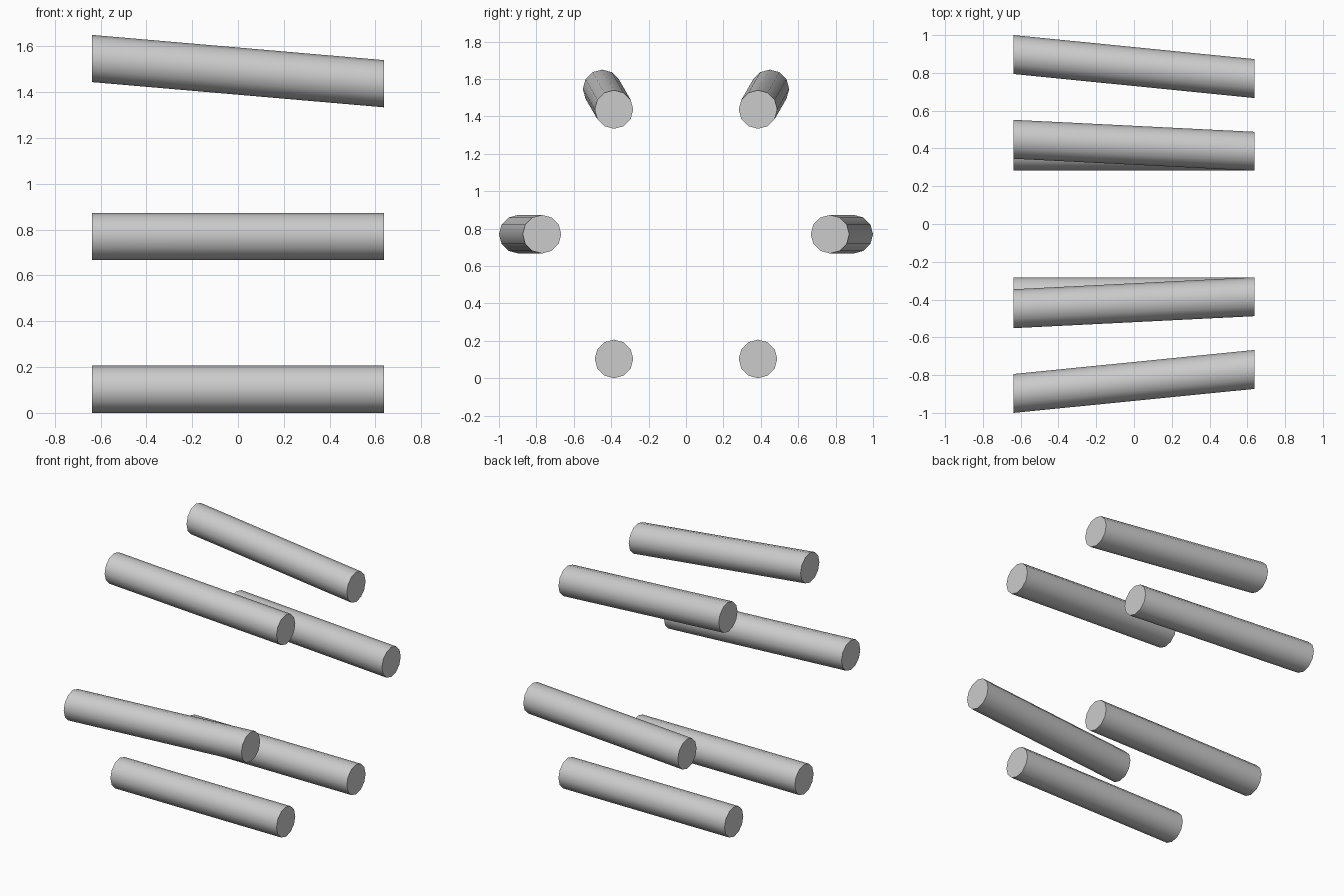
import bpy, bmesh, math

if "Cube" in bpy.data.objects:
    bpy.data.objects.remove(bpy.data.objects["Cube"])

SIDES = 12
R = 0.103          # rod radius
HALF = 0.637       # half length along x
ZC = 0.77          # height of the hexagonal ring's centre
FRONT_RING, BACK_RING = 0.77, 0.897


def rod(name, back, front):
    """Sheared cylinder between two upright round caps, given as (y, z) centres."""
    bm = bmesh.new()
    rings = []
    for x, (cy, cz) in ((-HALF, back), (HALF, front)):
        rings.append([bm.verts.new((x,
                                    cy + R * math.cos(2 * math.pi * i / SIDES),
                                    cz + R * math.sin(2 * math.pi * i / SIDES)))
                      for i in range(SIDES)])
    a, b = rings
    for i in range(SIDES):
        j = (i + 1) % SIDES
        bm.faces.new((a[i], a[j], b[j], b[i])).smooth = True
    bm.faces.new(a)
    bm.faces.new(b)
    bmesh.ops.recalc_face_normals(bm, faces=bm.faces)
    # keep the cap rims crisp
    for e in bm.edges:
        e.smooth = e.calc_face_angle() < math.radians(40)
    me = bpy.data.meshes.new(name)
    bm.to_mesh(me)
    bm.free()
    ob = bpy.data.objects.new(name, me)
    bpy.context.collection.objects.link(ob)


def ring_point(radius, deg):
    t = math.radians(deg)
    return radius * math.cos(t), ZC + radius * math.sin(t)


# Six rods on a hexagon: upper four flare outward toward -x, lower two are level
for level, angles in (("upper", (60, 120)), ("middle", (0, 180)), ("lower", (-60, -120))):
    for side, deg in zip(("right", "left"), angles):
        back_r = FRONT_RING if level == "lower" else BACK_RING
        rod(f"{level}_rod_{side}", ring_point(back_r, deg), ring_point(FRONT_RING, deg))
